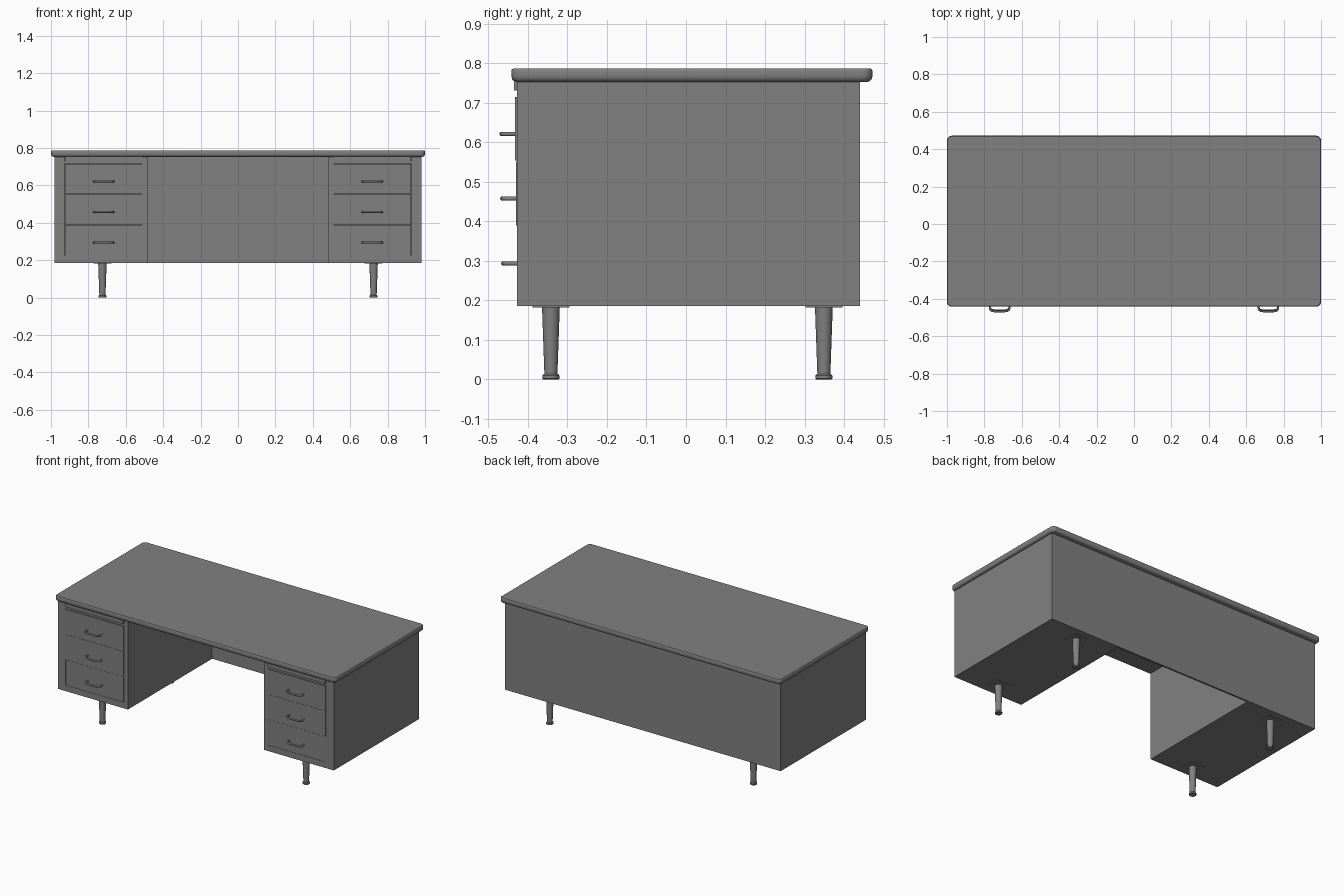
import bpy, bmesh, math

if "Cube" in bpy.data.objects:
    bpy.data.objects.remove(bpy.data.objects["Cube"])

# Dark grey painted metal
paint = bpy.data.materials.new("dark_grey_paint")
paint.diffuse_color = (.22, .22, .22, 1)
paint.use_nodes = True
paint.node_tree.nodes["Principled BSDF"].inputs["Base Color"].default_value = paint.diffuse_color


def mesh_object(name, bm):
    bmesh.ops.recalc_face_normals(bm, faces=bm.faces)
    me = bpy.data.meshes.new(name)
    bm.to_mesh(me)
    bm.free()
    me.materials.append(paint)
    ob = bpy.data.objects.new(name, me)
    bpy.context.collection.objects.link(ob)
    return ob


def smooth(ob, angle=35):
    bpy.ops.object.select_all(action='DESELECT')
    ob.select_set(True)
    bpy.context.view_layer.objects.active = ob
    bpy.ops.object.shade_smooth_by_angle(angle=math.radians(angle))


def box(name, x, y, z, bevel=0):
    """Box from (min, max) pairs, optionally with softened edges."""
    bm = bmesh.new()
    bmesh.ops.create_cube(bm, size=1)
    for v in bm.verts:
        v.co = [p[0] + (c + .5) * (p[1] - p[0]) for c, p in zip(v.co, (x, y, z))]
    if bevel:
        bmesh.ops.bevel(bm, geom=bm.edges[:], offset=bevel, segments=2,
                        profile=.5, affect='EDGES')
    return mesh_object(name, bm)


def lathe(name, profile, loc, steps=24):
    bm = bmesh.new()
    vs = [bm.verts.new((r, 0, z)) for r, z in profile]
    es = [bm.edges.new(p) for p in zip(vs, vs[1:])]
    bmesh.ops.spin(bm, geom=vs + es, cent=(0, 0, 0), axis=(0, 0, 1),
                   angle=math.tau, steps=steps)
    bmesh.ops.remove_doubles(bm, verts=bm.verts[:], dist=1e-5)
    ob = mesh_object(name, bm)
    ob.location = loc
    smooth(ob)
    return ob


def outline(hx, y0, y1, r, inset, z, bm, n=6):
    """Rounded rectangle ring, shrunk by inset, at height z."""
    ring = []
    corners = [(hx - r, y1 - r), (r - hx, y1 - r), (r - hx, y0 + r), (hx - r, y0 + r)]
    for k, (cx, cy) in enumerate(corners):
        for i in range(n + 1):
            a = math.pi / 2 * (k + i / n)
            ring.append(bm.verts.new((cx + (r - inset) * math.cos(a),
                                      cy + (r - inset) * math.sin(a), z)))
    return ring


# Table top: rounded corners and a softened rim, fuller on the underside
bm = bmesh.new()
rim = [(.013, .753), (.007, .755), (.002, .760), (0, .767),
       (0, .781), (.001, .7845), (.004, .787)]
rings = [outline(1, -.442, .472, .026, i, z, bm) for i, z in rim]
for a, b in zip(rings, rings[1:]):
    for i in range(len(a)):
        j = (i + 1) % len(a)
        bm.faces.new((a[i], a[j], b[j], b[i]))
bm.faces.new(rings[0])
bm.faces.new(rings[-1])
smooth(mesh_object("table_top", bm))

# Modesty panel closing the back
BACK, BASE = .44, .186
box("back_panel", (-.484, .484), (BACK - .012, BACK), (BASE, .754))

FRONT = -.428
leg_profile = [(0, 0), (.019, 0), (.0215, .002), (.0215, .010), (.019, .013),
               (.0165, .014), (.0225, .184), (0, .184)]
# Drawer bottom, top, front face position
drawers = [("bottom", .225, .388, -.428), ("middle", .390, .552, -.4305),
           ("top", .554, .715, -.4325)]

for s, side in ((-1, "left"), (1, "right")):
    def span(a, b):
        return tuple(sorted((s * a, s * b)))

    # Pedestal core plus the frame around the drawer opening
    box(side + "_pedestal_body", span(.484, .982), (FRONT + .018, BACK), (BASE, .754))
    frame_y = (FRONT, FRONT + .018)
    box(side + "_inner_stile", span(.484, .512), frame_y, (BASE, .754))
    box(side + "_outer_stile", span(.927, .982), frame_y, (BASE, .754))
    box(side + "_bottom_rail", span(.512, .927), frame_y, (BASE, .224))
    box(side + "_upper_rail", span(.512, .927), frame_y, (.717, .729))

    # Pull-out writing board under the top
    box(side + "_slide_board", span(.514, .925), (-.435, FRONT + .02), (.731, .754))

    # Drawer fronts with bowed handles
    for label, z0, z1, y in drawers:
        box(f"{side}_{label}_drawer", span(.514, .925), (y, FRONT + .02), (z0, z1))
        pts = [(-.050, .004), (-.052, -.016), (-.050, -.026), (-.042, -.032), (-.025, -.0345),
               (.025, -.0345), (.042, -.032), (.050, -.026), (.052, -.016), (.050, .004)]
        cu = bpy.data.curves.new(f"{side}_{label}_handle", 'CURVE')
        cu.dimensions = '3D'
        sp = cu.splines.new('POLY')
        sp.points.add(len(pts) - 1)
        for p, (px, py) in zip(sp.points, pts):
            p.co = (px, py, 0, 1)
        cu.bevel_depth = .0055
        cu.bevel_resolution = 3
        cu.use_fill_caps = True
        cu.materials.append(paint)
        ob = bpy.data.objects.new(cu.name, cu)
        ob.location = (s * .718, y, (z0 + z1) / 2 - .013)
        bpy.context.collection.objects.link(ob)

    # Tapered legs on square mounting plates
    for y, end in ((-.342, "front"), (.349, "back")):
        lathe(f"{side}_{end}_leg", leg_profile, (s * .725, y, 0))
        box(f"{side}_{end}_leg_plate", (s * .725 - .048, s * .725 + .048),
            (y - .047, y + .047), (.182, .187))
